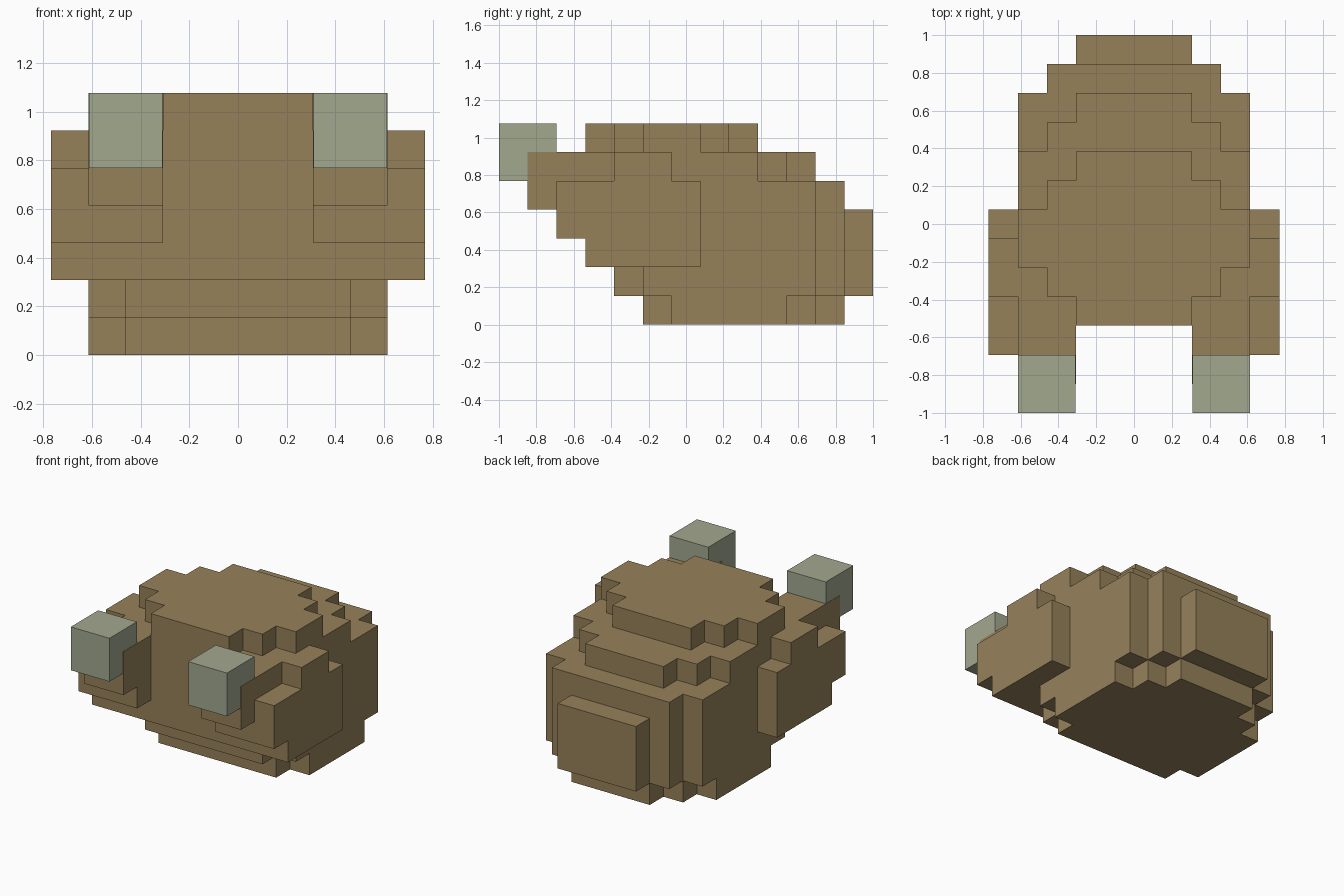
import bpy
import bmesh
from mathutils import Vector

cube = bpy.data.objects.get("Cube")
if cube:
    bpy.data.objects.remove(cube, do_unlink=True)

U = 2 / 13  # size of one block; y counts blocks from the front


def material(name, rgb):
    mat = bpy.data.materials.new(name)
    mat.use_nodes = True
    mat.diffuse_color = (*rgb, 1)
    mat.node_tree.nodes["Principled BSDF"].inputs["Base Color"].default_value = (*rgb, 1)
    return mat


def fill(cells, x, y, z):
    """Add a box of blocks; each argument is a (start, end) pair."""
    cells.update((i, j, k) for i in range(*x) for j in range(*y) for k in range(*z))


def mirrored(cells):
    return cells | {(-1 - i, j, k) for i, j, k in cells}


def block_object(name, cells, mat):
    """Skin the outside of a set of blocks and merge its flat faces."""
    bm = bmesh.new()
    verts = {}

    def vert(p):
        key = tuple(round(c) for c in p)
        if key not in verts:
            verts[key] = bm.verts.new((key[0] * U, key[1] * U - 1, key[2] * U))
        return verts[key]

    for cell in cells:
        for axis in range(3):
            for side in (0, 1):
                step = [0, 0, 0]
                step[axis] = 2 * side - 1
                if tuple(c + s for c, s in zip(cell, step)) in cells:
                    continue
                a, b = Vector(), Vector()
                a[(axis + 1) % 3] = 1
                b[(axis + 2) % 3] = 1
                base = Vector(cell)
                base[axis] += side
                ring = [base, base + a, base + a + b, base + b]
                bm.faces.new([vert(p) for p in (ring if side else ring[::-1])])
    bmesh.ops.dissolve_limit(bm, angle_limit=0.01, verts=bm.verts[:], edges=bm.edges[:])
    mesh = bpy.data.meshes.new(name)
    bm.to_mesh(mesh)
    bm.free()
    mesh.materials.append(mat)
    obj = bpy.data.objects.new(name, mesh)
    bpy.context.collection.objects.link(obj)
    return obj


brown = material("earth brown", (0.305, 0.220, 0.102))
grey_green = material("pale grey green", (0.361, 0.392, 0.275))

half = set()

# Stepped torso: z span, then half width and depth of each band
layers = [
    ((0, 1), [(2, 5, 12), (3, 5, 11), (4, 6, 10)]),
    ((1, 2), [(2, 4, 13), (3, 4, 12), (4, 5, 11)]),
    ((2, 4), [(2, 3, 13), (3, 3, 12), (4, 3, 11)]),
    ((4, 5), [(3, 3, 12), (4, 3, 11)]),
    ((5, 6), [(2, 3, 11), (3, 3, 10), (4, 3, 9)]),
    ((6, 7), [(2, 3, 9), (3, 4, 8), (4, 5, 7)]),
]
for z, bands in layers:
    for width, front, back in bands:
        fill(half, (0, width), (front, back), z)

# Eye stalks reaching forward
fill(half, (2, 4), (1, 3), (4, 6))
fill(half, (2, 4), (2, 3), (3, 4))

# Side plates
fill(half, (4, 5), (3, 7), (2, 3))
fill(half, (4, 5), (2, 7), (3, 5))
fill(half, (4, 5), (4, 6), (5, 6))

block_object("body", mirrored(half), brown)

# Eyes, a hair narrower than the stalks they sit in
for name, x in (("left_eye", 3), ("right_eye", -3)):
    bpy.ops.mesh.primitive_cube_add(size=1, location=(x * U, U - 1, 6 * U))
    eye = bpy.context.object
    eye.name = name
    eye.scale = (2 * U - 0.004, 2 * U, 2 * U)
    bpy.ops.object.transform_apply(location=False, rotation=False, scale=True)
    eye.data.materials.append(grey_green)
